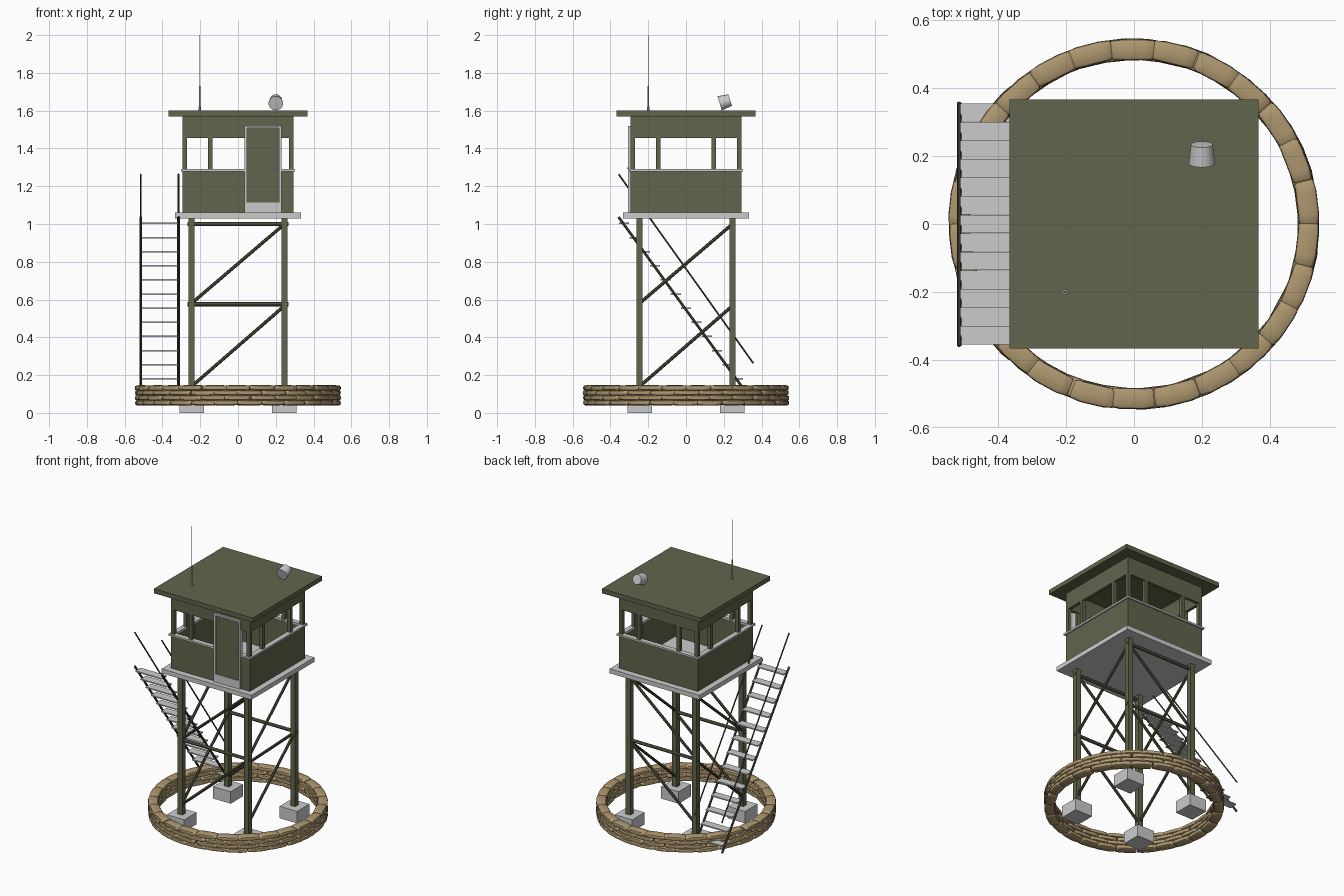
import bpy, bmesh, math, random
from mathutils import Vector

if "Cube" in bpy.data.objects:
    bpy.data.objects.remove(bpy.data.objects["Cube"])

random.seed(4)


def material(name, rgb):
    m = bpy.data.materials.new(name)
    m.diffuse_color = (*rgb, 1)
    m.use_nodes = True
    m.node_tree.nodes["Principled BSDF"].inputs["Base Color"].default_value = m.diffuse_color
    return m


GREEN = material("olive_paint", (0.12, 0.13, 0.072))
DARK = material("dark_olive_steel", (0.085, 0.085, 0.05))
SAND = material("burlap", (0.42, 0.31, 0.16))


def finish(name, bm, mat=None, smooth=False):
    bmesh.ops.recalc_face_normals(bm, faces=bm.faces[:])
    me = bpy.data.meshes.new(name)
    bm.to_mesh(me)
    bm.free()
    ob = bpy.data.objects.new(name, me)
    bpy.context.collection.objects.link(ob)
    if mat:
        me.materials.append(mat)
    if smooth:
        bpy.ops.object.select_all(action='DESELECT')
        ob.select_set(True)
        bpy.context.view_layer.objects.active = ob
        bpy.ops.object.shade_smooth_by_angle(angle=math.radians(40))
    return ob


def box(name, x, y, z, mat=None):
    """Box from (min, max) ranges."""
    bm = bmesh.new()
    bmesh.ops.create_cube(bm, size=1)
    for v in bm.verts:
        v.co = [(a + b) / 2 + c * (b - a) for (a, b), c in zip((x, y, z), v.co)]
    return finish(name, bm, mat)


def rod(name, p, q, r, mat=None, n=8, r2=None):
    """Round bar or cone between two points."""
    p, q = Vector(p), Vector(q)
    bm = bmesh.new()
    bmesh.ops.create_cone(bm, cap_ends=True, segments=n, radius1=r,
                          radius2=r if r2 is None else r2, depth=(q - p).length)
    rot = (q - p).to_track_quat('Z', 'Y')
    for v in bm.verts:
        v.co = rot @ v.co + (p + q) / 2
    return finish(name, bm, mat, smooth=True)


def around(c, h):
    return (c - h, c + h)


L = 0.246

# Footings and legs
for x in (-L, L):
    for y in (-L, L):
        box("footing", around(x, .065), around(y, .065), (0, .08))
        box("leg", around(x, .017), around(y, .017), (.08, 1.03), GREEN)

# Bracing: rails front and back, diagonals on all sides
for s in (-L, L):
    for z in (.575, 1.0):
        rod("brace_rail", (-.268, s, z), (.268, s, z), .011, GREEN)
    for z0, z1 in ((.14, .567), (.58, 1.0)):
        rod("diagonal_brace", (-L, s, z0), (L, s, z1), .009, DARK)
        rod("side_diagonal_brace", (s, -L, z0), (s, L, z1), .009, DARK)

# Platform and roof
box("platform", (-.333, .333), (-.333, .333), (1.03, 1.06))
box("roof", (-.367, .367), (-.367, .367), (1.57, 1.6), GREEN)

# Cabin walls below and above the window band
W, T = .293, .02
for name, z in (("lower_wall", (1.06, 1.28)), ("upper_wall", (1.455, 1.57))):
    for s in (-1, 1):
        edge = tuple(sorted((s * W, s * (W - T))))
        box(name, (-W, W), edge, z, GREEN)
        box(name + "_side", edge, (-W + T, W - T), z, GREEN)

# Window posts
for s in (-1, 1):
    for c in (-.281, -.147, .147, .281):
        box("window_post", around(c, .012), around(s * .281, .012), (1.28, 1.455), GREEN)
        if abs(c) < .2:
            box("side_window_post", around(s * .281, .012), around(c, .012), (1.28, 1.455), GREEN)

# Window sills, broken by the door at the front
sill = (1.279, 1.291)
box("sill_front_left", (-.303, .036), (-.303, -.27), sill)
box("sill_front_right", (.227, .303), (-.303, -.27), sill)
box("sill_back", (-.303, .303), (.27, .303), sill)
for x in ((-.303, -.27), (.27, .303)):
    box("sill_side", x, (-.27, .27), sill)

# Door with frame, kick plate, handle and hinges
box("door_panel", (.045, .22), (-.299, -.275), (1.06, 1.512), GREEN)
box("kick_plate", (.045, .22), (-.303, -.299), (1.06, 1.115))
for x in ((.035, .047), (.217, .229)):
    box("door_frame_side", x, (-.307, -.28), (1.06, 1.52))
box("door_frame_top", (.047, .217), (-.307, -.28), (1.508, 1.52))
rod("door_handle", (.185, -.308, 1.295), (.205, -.308, 1.295), .005)

# Stairs on the left side
STEPS, DY, DZ = 13, .0547, .0748
for i in range(STEPS):
    z = 1.003 - DZ * i
    box("tread", (-.512, -.318), around(-.328 + DY * i, .027), (z - .004, z + .004))
for x in (-.515, -.315):
    rod("stair_stringer", (x, -.357, 1.037), (x, .355, .058), .007, DARK)
    rod("stair_handrail", (x, -.357, 1.264), (x, .357, .262), .0045, DARK)

# Antenna
rod("antenna_base", (-.203, -.2, 1.6), (-.203, -.2, 1.622), .007)
rod("antenna_lower", (-.203, -.2, 1.62), (-.203, -.2, 1.73), .0035)
rod("antenna_whip", (-.203, -.2, 1.73), (-.203, -.2, 2.0), .0018)

# Searchlight
rod("searchlight", (.2, .178, 1.639), (.2, .234, 1.656), .039, n=16, r2=.032)

# Sandbag ring: lofted pillow shapes bent round the circle, rows staggered
BAGS, ROWS, R = 26, 4, .515
bm = bmesh.new()
stations = ((-.5, .55), (-.46, .85), (-.25, 1), (.25, 1), (.46, .85), (.5, .55))
for row in range(ROWS):
    for b in range(BAGS):
        mid = (b + .5 * (row % 2) + random.uniform(-.06, .06)) * math.tau / BAGS
        zc = .0535 + row * .0262 + random.uniform(-.001, .001)
        rad = R + random.uniform(-.002, .002)
        rings = []
        for t, s in stations:
            a = mid + t * 1.04 * math.tau / BAGS
            ring = []
            for k in range(12):
                u = k * math.tau / 12
                cu, su = math.cos(u), math.sin(u)
                rr = rad + .031 * (.5 + .5 * s) * math.copysign(abs(cu) ** .5, cu)
                zz = zc + .0148 * s * math.copysign(abs(su) ** .6, su)
                ring.append(bm.verts.new((rr * math.cos(a), rr * math.sin(a), zz)))
            rings.append(ring)
        for p, q in zip(rings, rings[1:]):
            for k in range(12):
                j = (k + 1) % 12
                bm.faces.new((p[k], p[j], q[j], q[k]))
        bm.faces.new(rings[0])
        bm.faces.new(rings[-1])
finish("sandbag_ring", bm, SAND, smooth=True)
